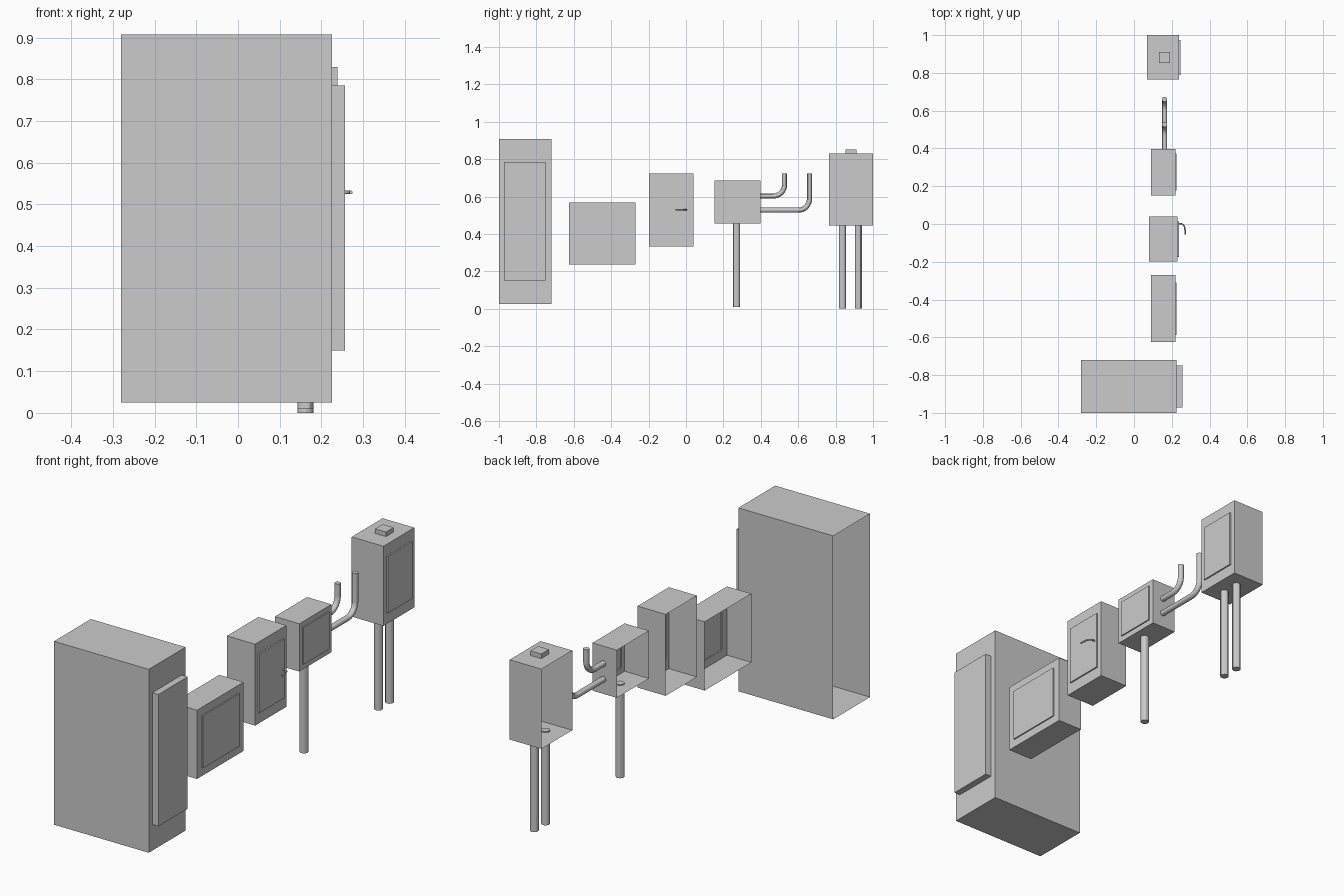
import bpy, bmesh
from mathutils import Vector

if "Cube" in bpy.data.objects:
    bpy.data.objects.remove(bpy.data.objects["Cube"])

PIPE_X = 0.162


def cabinet(name, x, y, z, door_x, door_y, door_z):
    """Thin sheet box, open at the back (-x), with a raised door on +x."""
    bm = bmesh.new()
    bmesh.ops.create_cube(bm, size=1)
    for v in bm.verts:
        v.co = Vector([r[1] if c > 0 else r[0] for c, r in zip(v.co, (x, y, z))])
    back = [f for f in bm.faces if f.normal.x < -0.5 or f.calc_center_median().x < x[0] + 1e-4]
    bmesh.ops.delete(bm, geom=back, context='FACES_ONLY')
    bm.normal_update()
    front = next(f for f in bm.faces if f.calc_center_median().x > x[1] - 1e-4)
    ym, zm = sum(y) / 2, sum(z) / 2
    # outline the door, then push it outwards
    bmesh.ops.inset_individual(bm, faces=[front], thickness=0.01)
    for v in front.verts:
        v.co.y = door_y[v.co.y > ym]
        v.co.z = door_z[v.co.z > zm]
    bmesh.ops.inset_individual(bm, faces=[front], thickness=0.0)
    for v in front.verts:
        v.co.x = door_x
    mesh = bpy.data.meshes.new(name)
    bm.to_mesh(mesh)
    bm.free()
    bpy.context.collection.objects.link(bpy.data.objects.new(name, mesh))


def tube(name, points, radius):
    """Round capped pipe through the given points."""
    cu = bpy.data.curves.new(name, 'CURVE')
    cu.dimensions = '3D'
    cu.bevel_depth = radius
    cu.bevel_resolution = 4
    cu.use_fill_caps = True
    sp = cu.splines.new('POLY')
    sp.points.add(len(points) - 1)
    for p, co in zip(sp.points, points):
        p.co = (*co, 1)
    ob = bpy.data.objects.new(name, cu)
    bpy.context.collection.objects.link(ob)
    bpy.ops.object.select_all(action='DESELECT')
    ob.select_set(True)
    bpy.context.view_layer.objects.active = ob
    bpy.ops.object.convert(target='MESH')
    bpy.ops.object.shade_smooth_by_angle()


def bend(a, corner, b, steps=8):
    """Quarter-ellipse elbow from a to b, tangent to both legs at the corner."""
    from math import sin, cos, pi
    a, c, b = Vector(a), Vector(corner), Vector(b)
    o = a + b - c
    return [o + (a - o) * cos(i / steps * pi / 2) + (b - o) * sin(i / steps * pi / 2)
            for i in range(steps + 1)]


# cabinets, from -y to +y
cabinet("large_cabinet", (-0.28, 0.225), (-1.0, -0.72), (0.025, 0.908),
        0.257, (-0.972, -0.75), (0.15, 0.785))
cabinet("wide_box", (0.09, 0.22), (-0.626, -0.271), (0.236, 0.567),
        0.226, (-0.588, -0.309), (0.275, 0.528))
cabinet("handle_box", (0.08, 0.23), (-0.198, 0.04), (0.332, 0.724),
        0.237, (-0.175, 0.014), (0.386, 0.67))
cabinet("junction_box", (0.09, 0.22), (0.152, 0.397), (0.456, 0.686),
        0.226, (0.177, 0.372), (0.482, 0.66))
cabinet("tall_meter_box", (0.07, 0.239), (0.765, 1.0), (0.446, 0.83),
        0.246, (0.79, 0.975), (0.5, 0.774))

# door handle hook
tube("door_handle",
     [(0.234, 0.002, 0.529)] + bend((0.246, 0.002, 0.529), (0.27, 0.002, 0.529),
                                   (0.27, -0.03, 0.529)) + [(0.271, -0.056, 0.529)], 0.004)

# conduit poles below the boxes
for name, y, z0, z1 in (("junction_pole", 0.27, 0.01, 0.462),
                        ("meter_pole_a", 0.837, 0.0, 0.452),
                        ("meter_pole_b", 0.922, 0.0, 0.452)):
    tube(name, [(PIPE_X, y, z0), (PIPE_X, y, z1)], 0.0195)

# bent conduits leaving the junction box
for name, y, z in (("upper_conduit", 0.527, 0.603), ("lower_conduit", 0.66, 0.527)):
    r = 0.06
    elbow = bend((PIPE_X, y - r, z), (PIPE_X, y, z), (PIPE_X, y, z + r))
    tube(name, [(PIPE_X, 0.39, z)] + elbow + [(PIPE_X, y, 0.724)], 0.0138)

# square cap on the meter box
bpy.ops.mesh.primitive_cube_add(size=1, location=(0.162, 0.882, 0.84))
cap = bpy.context.object
cap.name = "top_cap"
cap.scale = (0.058, 0.058, 0.024)
